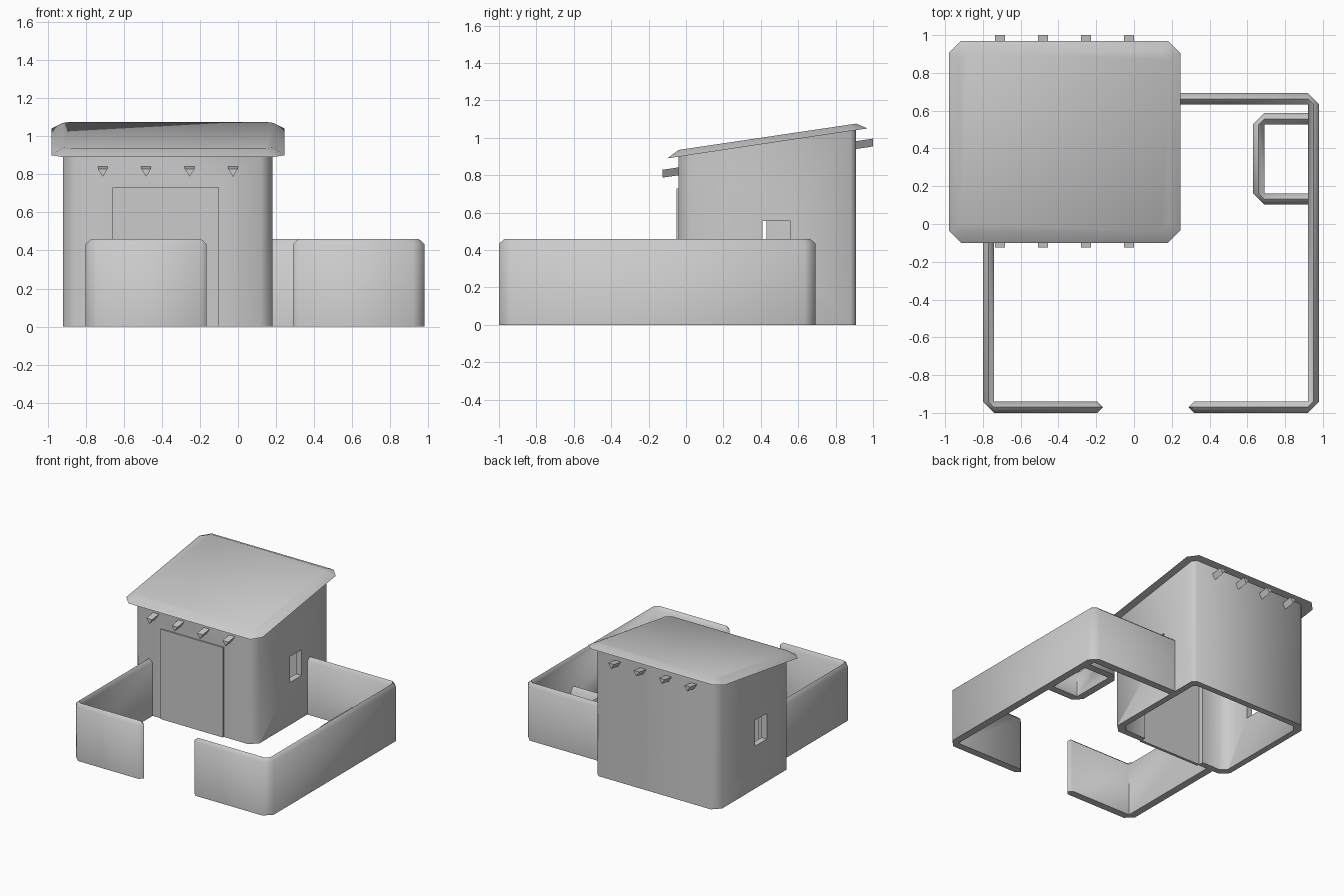
import bpy, bmesh, math
from mathutils import Vector

if "Cube" in bpy.data.objects:
    bpy.data.objects.remove(bpy.data.objects["Cube"])

SLOPE = 0.148


def make(name, bm, smooth=50):
    bmesh.ops.remove_doubles(bm, verts=bm.verts[:], dist=1e-5)
    bmesh.ops.recalc_face_normals(bm, faces=bm.faces[:])
    me = bpy.data.meshes.new(name)
    bm.to_mesh(me)
    bm.free()
    ob = bpy.data.objects.new(name, me)
    bpy.context.collection.objects.link(ob)
    if smooth:
        bpy.ops.object.select_all(action='DESELECT')
        ob.select_set(True)
        bpy.context.view_layer.objects.active = ob
        bpy.ops.object.shade_smooth_by_angle(angle=math.radians(smooth))
    return ob


def loft(name, rings, close=False, caps=True, smooth=50):
    """Skin a list of equal-length closed rings."""
    bm = bmesh.new()
    vs = [[bm.verts.new(p) for p in r] for r in rings]
    n = len(vs[0])
    for k in range(len(vs) if close else len(vs) - 1):
        a, b = vs[k], vs[(k + 1) % len(vs)]
        for i in range(n):
            j = (i + 1) % n
            bm.faces.new((a[i], a[j], b[j], b[i]))
    if caps and not close:
        bm.faces.new(vs[0])
        bm.faces.new(vs[-1])
    return make(name, bm, smooth)


def box(name, x0, x1, y0, y1, z0, z1):
    r = lambda z: [(x0, y0, z), (x1, y0, z), (x1, y1, z), (x0, y1, z)]
    return loft(name, [r(z0), r(z1)], smooth=0)


def octagon(x0, x1, y0, y1, c, c_br=None):
    d = c if c_br is None else c_br
    return [(x0 + c, y0), (x1 - c, y0), (x1, y0 + c), (x1, y1 - d),
            (x1 - d, y1), (x0 + c, y1), (x0, y1 - c), (x0, y0 + c)]


def low_wall(name, path, height, tip_start=False, tip_end=False, t=0.03, cut=0.06):
    """Thin wall along a left-turning path: ridged top, chamfered outer corners."""
    P = [Vector(p) for p in path]
    D = [(b - a).normalized() for a, b in zip(P, P[1:])]
    N = [Vector((d.y, -d.x)) for d in D]
    st = []
    if tip_start:
        st.append((P[0], P[0]))
        P[0] = P[0] + D[0] * t
    st.append((P[0] + N[0] * t, P[0] - N[0] * t))
    for i in range(1, len(P) - 1):
        off = (N[i - 1] + N[i]) * t
        outer, inner = P[i] + off, P[i] - off
        st += [(outer - D[i - 1] * cut, inner), (outer + D[i] * cut, inner)]
    end = P[-1] - D[-1] * t if tip_end else P[-1]
    st.append((end + N[-1] * t, end - N[-1] * t))
    if tip_end:
        st.append((P[-1], P[-1]))
    rings = []
    for o, i in st:
        zt = height - 0.027
        zm = zt if o == i else height
        m = (o + i) / 2
        rings.append([(*o, 0), (*o, zt), (*m, zm), (*i, zt), (*i, 0)])
    # pointed ends close themselves, blunt ends get a cap
    bm = bmesh.new()
    vs = [[bm.verts.new(p) for p in r] for r in rings]
    for a, b in zip(vs, vs[1:]):
        for i in range(5):
            j = (i + 1) % 5
            bm.faces.new((a[i], a[j], b[j], b[i]))
    if not tip_start:
        bm.faces.new(vs[0])
    if not tip_end:
        bm.faces.new(vs[-1])
    bmesh.ops.dissolve_degenerate(bm, dist=1e-5, edges=bm.edges[:])
    return make(name, bm)


# hollow house shell with a sloping top
def wall_top(y):
    return 0.902 + SLOPE * (y + 0.04)


out = octagon(-0.92, 0.18, -0.04, 0.91, 0.06, 0.03)
inn = octagon(-0.87, 0.13, 0.01, 0.86, 0.045, 0.025)
house = loft("house_walls", [
    [(x, y, 0) for x, y in out], [(x, y, wall_top(y)) for x, y in out],
    [(x, y, wall_top(y)) for x, y in inn], [(x, y, 0) for x, y in inn]], close=True)

# window and door openings
cutters = [box("cut_right_window", 0.05, 0.3, 0.41, 0.56, 0.345, 0.555),
           box("cut_left_window", -1.05, -0.8, 0.275, 0.43, 0.345, 0.555),
           box("cut_door", -0.66, -0.10, -0.15, 0.1, -0.1, 0.73)]
bpy.context.view_layer.objects.active = house
for c in cutters:
    m = house.modifiers.new("opening", 'BOOLEAN')
    m.object, m.operation, m.solver = c, 'DIFFERENCE', 'EXACT'
    # openings go before the smoothing modifier, if there is one
    house.modifiers.move(len(house.modifiers) - 1, 0)
    bpy.ops.object.modifier_apply(modifier=m.name)
    bpy.data.objects.remove(c)

# door panel
box("door", -0.66, -0.10, -0.052, -0.03, 0, 0.73)

# sloping roof slab with bevelled rim
rim = octagon(-0.98, 0.245, -0.10, 0.97, 0.065)
top = octagon(-0.92, 0.185, -0.04, 0.91, 0.04)
loft("roof", [[(x, y, 0.89 + 0.1495 * (y + 0.10)) for x, y in rim],
              [(x, y, 0.935 + SLOPE * (y + 0.04)) for x, y in top]], smooth=60)

# triangular roof beams poking out front and back
for k in range(4):
    x = -0.71 + 0.228 * k
    rings = []
    for y in (-0.125, 1.0):
        z = 0.829 + SLOPE * (y + 0.125)
        rings.append([(x - 0.026, y, z), (x + 0.026, y, z), (x, y, z - 0.042)])
    loft(f"roof_beam_{k + 1}", rings, smooth=0)

# courtyard walls and the small pen
low_wall("yard_wall_left", [(-0.77, -0.01), (-0.77, -0.97), (-0.165, -0.97)], 0.46, tip_end=True)
low_wall("yard_wall_right", [(0.288, -0.97), (0.95, -0.97), (0.95, 0.663), (0.15, 0.663)],
         0.46, tip_start=True)
low_wall("small_pen", [(0.94, 0.557), (0.66, 0.557), (0.66, 0.132), (0.94, 0.132)], 0.23)
